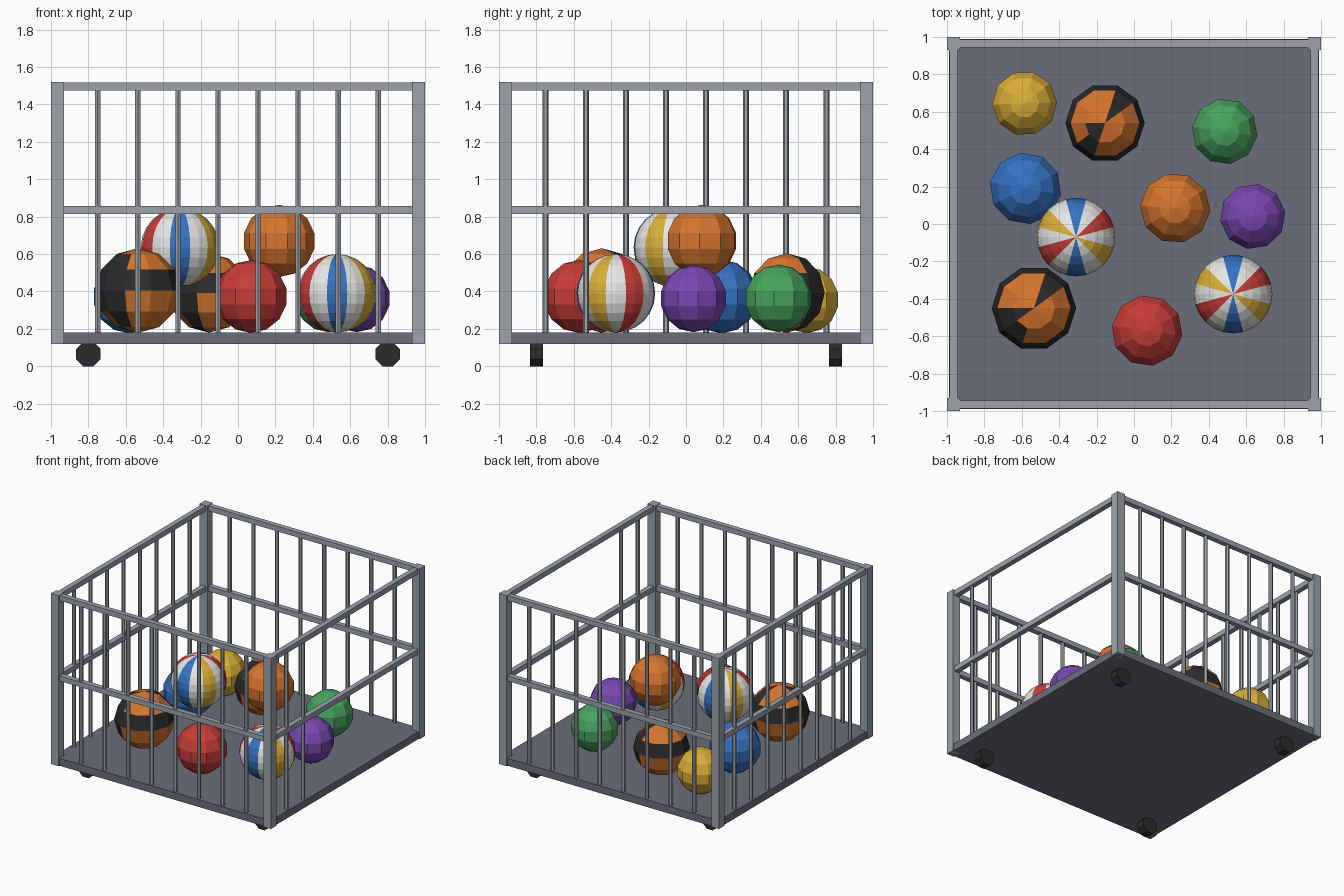
import bpy, bmesh, math
from mathutils import Matrix

if "Cube" in bpy.data.objects:
    bpy.data.objects.remove(bpy.data.objects["Cube"])


def srgb(c):
    return c / 12.92 if c <= 0.04045 else ((c + 0.055) / 1.055) ** 2.4


def material(name, r, g, b):
    m = bpy.data.materials.new(name)
    m.diffuse_color = (srgb(r), srgb(g), srgb(b), 1)
    m.use_nodes = True
    m.node_tree.nodes["Principled BSDF"].inputs["Base Color"].default_value = m.diffuse_color
    return m


METAL = material("steel_grey", .61, .64, .67)
FLOOR = material("slate_grey", .42, .435, .48)
BLACK = material("black", .17, .17, .175)
WHITE = material("white", .90, .90, .89)
RED = material("red", .79, .24, .22)
ORANGE = material("orange", .84, .46, .18)
YELLOW = material("yellow", .85, .68, .22)
GREEN = material("green", .28, .64, .37)
BLUE = material("blue", .21, .45, .77)
PURPLE = material("purple", .48, .28, .70)


def finish(name, bm, mats, loc=(0, 0, 0)):
    me = bpy.data.meshes.new(name)
    bm.to_mesh(me)
    bm.free()
    for m in mats:
        me.materials.append(m)
    ob = bpy.data.objects.new(name, me)
    ob.location = loc
    bpy.context.collection.objects.link(ob)
    return ob


def box(name, centre, size, mat):
    bm = bmesh.new()
    bmesh.ops.create_cube(bm, size=1, matrix=Matrix.Diagonal((*size, 1)))
    return finish(name, bm, [mat], centre)


def cylinder(name, centre, radius, length, sides, mat, turn=None):
    bm = bmesh.new()
    bmesh.ops.create_cone(bm, cap_ends=True, segments=sides, radius1=radius,
                          radius2=radius, depth=length,
                          matrix=turn or Matrix.Identity(4))
    return finish(name, bm, [mat], centre)


def ball(name, loc, r, segs, rings, mats, offset=0, rule=None):
    """UV sphere; rule(angle in degrees, relative height) picks the colour."""
    bm = bmesh.new()
    bmesh.ops.create_uvsphere(bm, u_segments=segs, v_segments=rings, radius=r,
                              matrix=Matrix.Rotation(math.radians(offset), 4, 'Z'))
    if rule:
        for f in bm.faces:
            c = f.calc_center_median()
            f.material_index = rule(math.degrees(math.atan2(c.y, c.x)) % 360, c.z / r)
    return finish(name, bm, mats, loc)


# Floor tray and corner posts
box("floor", (0, 0, .15), (1.98, 1.98, .06), FLOOR)
for sx in (-1, 1):
    for sy in (-1, 1):
        box("corner_post", (sx * .965, sy * .965, .82), (.07, .07, 1.40), METAL)
        # Casters, axle along y
        cylinder("caster", (sx * .8, sy * .8, .065), .071, .07, 8, BLACK,
                 Matrix.Rotation(math.pi / 2, 4, 'X') @ Matrix.Rotation(math.pi / 8, 4, 'Z'))

# Cage walls: rails and upright bars; the right wall is mostly open
R = .965
steps = [-.75 + i * 1.5 / 7 for i in range(8)]
for side in (-1, 1):
    for z in (1.495, .835):
        box("rail_x", (0, side * R, z), (1.88, .042, .042), METAL)
        box("rail_y", (side * R, 0, z), (.042, 1.88, .042), METAL)
    for s in steps:
        cylinder("bar", (s, side * R, .83), .016, 1.32, 6, METAL)
    for s in (steps if side < 0 else steps[:2]):
        cylinder("bar", (side * R, s, .83), .016, 1.32, 6, METAL)

# Plain balls
for name, loc, r, mat, off in (
        ("yellow_ball", (-.585, .645, .355), .178, YELLOW, 20),
        ("green_ball", (.485, .495, .363), .181, GREEN, 10),
        ("blue_ball", (-.58, .19, .373), .197, BLUE, 8),
        ("orange_ball", (.22, .085, .67), .193, ORANGE, 14),
        ("purple_ball", (.635, .04, .362), .18, PURPLE, 26),
        ("red_ball", (.07, -.57, .373), .195, RED, 10)):
    ball(name, loc, r, 10, 7, [mat], off)


# Banded balls: black belt above the equator plus two opposite black wedges
def banded(a, h):
    return 1 if 0 < h < .5 or 18 < a % 180 < 54 else 0


ball("banded_ball_front", (-.535, -.45, .405), .226, 10, 6, [ORANGE, BLACK], 18, banded)
ball("banded_ball_back", (-.155, .54, .392), .212, 10, 6, [ORANGE, BLACK], 18, banded)


# Beach balls: twelve wedges, every second one white
def wedges(a, h):
    k = int(((a + 15) % 360) // 30)
    return 0 if k % 2 == 0 else 1 + (k // 2) % 3


for name, loc in (("beach_ball_top", (-.31, -.07, .635)),
                  ("beach_ball_low", (.53, -.375, .39))):
    ball(name, loc, .21, 24, 12, [WHITE, RED, BLUE, YELLOW], 15, wedges)
